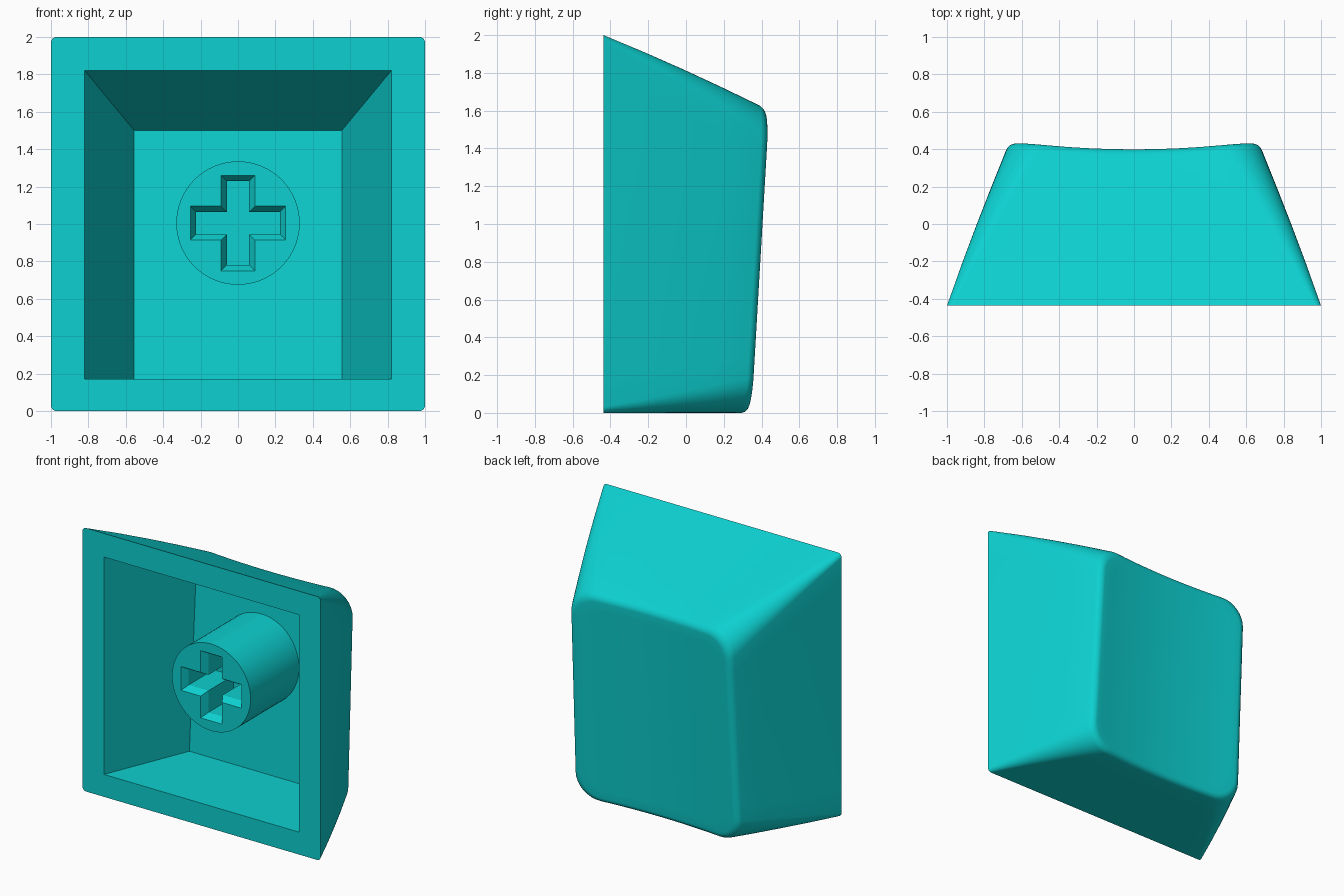
import bpy
import bmesh
from math import sin, cos, pi

if "Cube" in bpy.data.objects:
    bpy.data.objects.remove(bpy.data.objects["Cube"], do_unlink=True)

teal = bpy.data.materials.new("teal plastic")
teal.use_nodes = True
teal.diffuse_color = (0.004, 0.63, 0.63, 1)
teal.node_tree.nodes["Principled BSDF"].inputs["Base Color"].default_value = teal.diffuse_color

BASE_Y = -0.437
DEPTH = 0.86
FILLET = 0.04
STEM_Z = 1.005


def dish(x, z):
    """Tilted, hollowed touch surface."""
    return 0.398 + 0.06 * (z - 1.55) + 0.1 * x * x


def outline(t, inset=0.0, flats=12, arcs=8):
    """Rounded rectangle in x and z at a fraction t of the depth."""
    hx, top, r = 1 - 0.335 * t - inset, 2 - 0.39 * t - inset, 0.03 + 0.16 * t - inset * 0.7
    r = max(r, 0.01)
    hz, mid = (top - inset) / 2, (top + inset) / 2
    points = []
    for k, (sx, sz) in enumerate([(1, 1), (-1, 1), (-1, -1), (1, -1)]):
        for i in range(arcs + 1):
            a = (k + i / arcs) * pi / 2
            points.append((sx * (hx - r) + r * cos(a), mid + sz * (hz - r) + r * sin(a)))
        # Straight side up to the next corner
        x, z = points[-1]
        nx, nz = [(-x, z), (x, 2 * mid - z), (-x, z), (x, 2 * mid - z)][k]
        for i in range(1, flats):
            f = i / flats
            points.append((x + (nx - x) * f, z + (nz - z) * f))
    # Sides spread a little where the touch surface is lower
    return [(x * (1 + 0.03 * t * max(0, 1 - z / 1.6)), z) for x, z in points]


def add_loop(bm, points):
    return [bm.verts.new(p) for p in points]


def bridge(bm, a, b):
    n = len(a)
    for i in range(n):
        j = (i + 1) % n
        bm.faces.new((a[i], a[j], b[j], b[i]))


def fill_between(bm, *loops):
    """Flat face between an outer loop and the hole in it."""
    edges = []
    for loop in loops:
        for i, v in enumerate(loop):
            pair = (v, loop[(i + 1) % len(loop)])
            edges.append(bm.edges.get(pair) or bm.edges.new(pair))
    bmesh.ops.triangle_fill(bm, edges=edges, use_beauty=True)


def finish(bm, name):
    bmesh.ops.recalc_face_normals(bm, faces=bm.faces)
    mesh = bpy.data.meshes.new(name)
    bm.to_mesh(mesh)
    bm.free()
    mesh.materials.append(teal)
    obj = bpy.data.objects.new(name, mesh)
    bpy.context.collection.objects.link(obj)
    bpy.ops.object.select_all(action="DESELECT")
    obj.select_set(True)
    bpy.context.view_layer.objects.active = obj
    bpy.ops.object.shade_smooth_by_angle(angle=pi / 6)
    return obj


# Cap shell: sloping sides
bm = bmesh.new()
rings = []
side_end = 1 - FILLET / DEPTH
for i in range(5):
    f = i / 4
    rings.append(add_loop(bm, [
        (x, BASE_Y + f * (dish(x, z) - FILLET - BASE_Y), z)
        for x, z in outline(f * side_end)]))

# Rounded edge around the touch surface
for i in range(1, 7):
    a = i / 6 * pi / 2
    drop = FILLET * (1 - sin(a))
    rim = outline(1 - drop / DEPTH, FILLET * (1 - cos(a)))
    rings.append(add_loop(bm, [(x, dish(x, z) - drop, z) for x, z in rim]))

# Hollowed touch surface
STEPS = 12
for i in range(1, STEPS):
    f = 1 - i / STEPS
    patch = [(x * f, 0.8 + (z - 0.8) * f) for x, z in rim]
    rings.append(add_loop(bm, [(x, dish(x, z), z) for x, z in patch]))
for a, b in zip(rings, rings[1:]):
    bridge(bm, a, b)
centre = bm.verts.new((0, dish(0, 0.8), 0.8))
for i, v in enumerate(rings[-1]):
    bm.faces.new((v, rings[-1][(i + 1) % len(rings[-1])], centre))

# Cavity with a tilted floor, and the flat rim around it
def cavity_loop(half, low, high, y_low, y_high):
    return add_loop(bm, [(-half, y_low, low), (half, y_low, low),
                         (half, y_high, high), (-half, y_high, high)])


opening = cavity_loop(0.82, 0.17, 1.82, BASE_Y, BASE_Y)
floor = cavity_loop(0.555, 0.17, 1.5, 0.21, 0.29)
bridge(bm, opening, floor)
bm.faces.new(floor)
fill_between(bm, rings[0], opening)
finish(bm, "cap_shell")

# Round stem with a chamfered cross-shaped socket
bm = bmesh.new()
FRONT = -0.32


def circle(y, radius=0.33, sides=64):
    return add_loop(bm, [(radius * cos(2 * pi * i / sides), y,
                          STEM_Z + radius * sin(2 * pi * i / sides)) for i in range(sides)])


def cross(y, inset):
    arm, half = 0.255 - inset, 0.09 - inset
    points = []
    for k in range(4):
        c, s = round(cos(k * pi / 2)), round(sin(k * pi / 2))
        for u, v in [(arm, -half), (arm, half), (half, half)]:
            points.append((u * c - v * s, y, STEM_Z + u * s + v * c))
    return add_loop(bm, points)


face_edge, back_edge = circle(FRONT), circle(0.29)
bridge(bm, face_edge, back_edge)
bm.faces.new(back_edge)
mouth, throat, bottom = cross(FRONT, 0), cross(FRONT + 0.05, 0.03), cross(FRONT + 0.35, 0.03)
bridge(bm, mouth, throat)
bridge(bm, throat, bottom)
bm.faces.new(bottom)
fill_between(bm, face_edge, mouth)
finish(bm, "stem")
